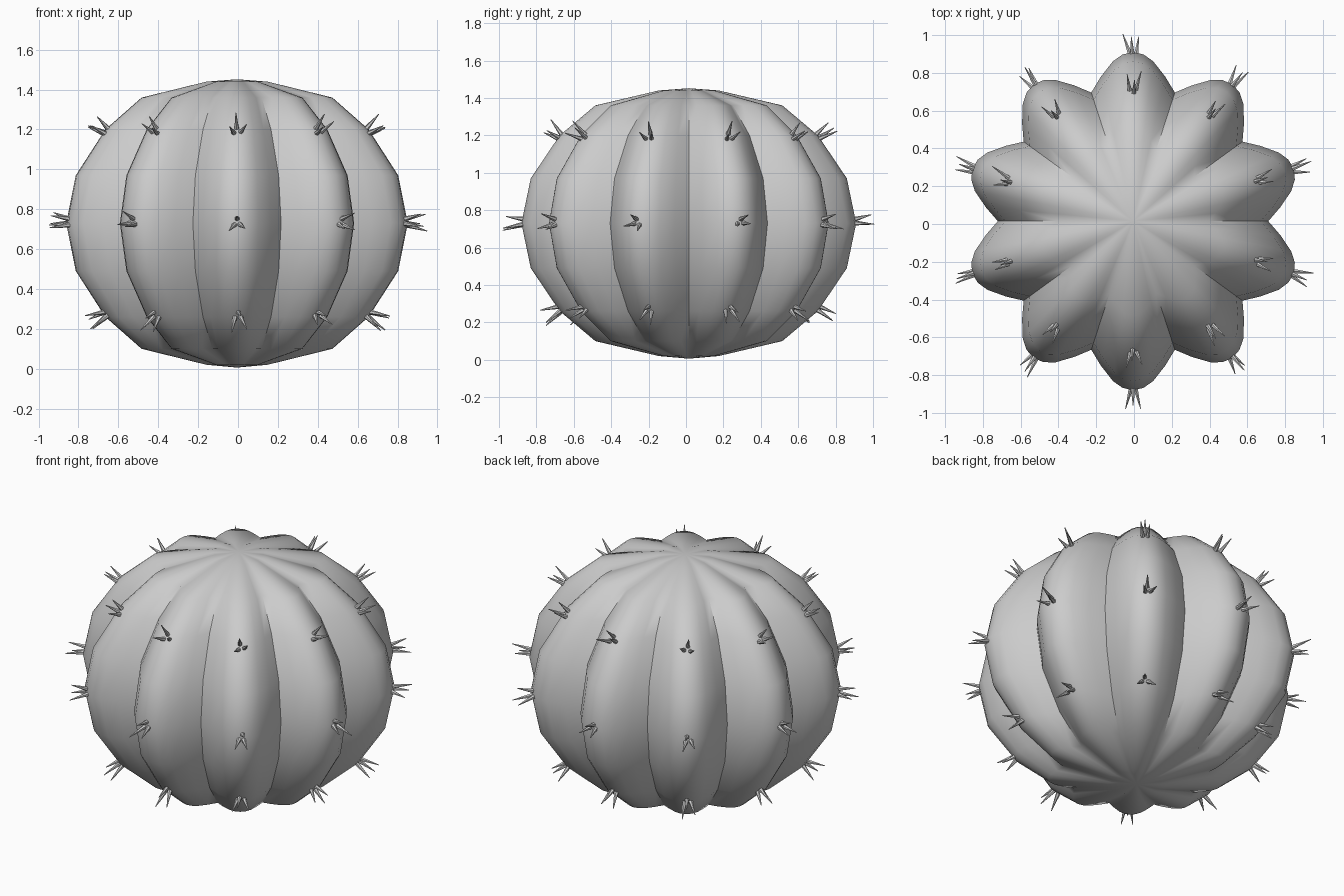
import bpy, bmesh, math, random
from mathutils import Vector, Matrix

if "Cube" in bpy.data.objects:
    bpy.data.objects.remove(bpy.data.objects["Cube"])

random.seed(4)
RIBS = 10
CENTRE = Vector((-0.005, 0.015, 0))
MID = 0.73

# ridge profile (radius, height) from the bottom to the top
UPPER = [(0.845, 0.24), (0.69, 0.47), (0.5, 0.63), (0.16, 0.71)]
PROFILE = ([(r, MID - h) for r, h in reversed(UPPER)] + [(0.895, MID)]
           + [(r, MID + h) for r, h in UPPER])
# cross-section of one rib: degrees off the ridge, share of ridge radius
RIB = [(-18, 0.80), (-12.6, 0.875), (-7.2, 0.953), (-3.6, 0.988), (0, 1.0),
       (3.6, 0.988), (7.2, 0.953), (12.6, 0.875)]


def finish(bm, name, angle):
    bmesh.ops.recalc_face_normals(bm, faces=bm.faces[:])
    mesh = bpy.data.meshes.new(name)
    bm.to_mesh(mesh)
    bm.free()
    ob = bpy.data.objects.new(name, mesh)
    bpy.context.collection.objects.link(ob)
    bpy.ops.object.select_all(action='DESELECT')
    ob.select_set(True)
    bpy.context.view_layer.objects.active = ob
    bpy.ops.object.shade_smooth_by_angle(angle=math.radians(angle))
    return ob


# ribbed body
bm = bmesh.new()
rings = []
for radius, z in PROFILE:
    ring = []
    for k in range(RIBS):
        for off, share in RIB:
            a = math.radians(90 + 36 * k + off)
            r = radius * share
            ring.append(bm.verts.new(CENTRE + Vector((r * math.cos(a), r * math.sin(a), z))))
    rings.append(ring)
n = len(rings[0])
for lo, hi in zip(rings, rings[1:]):
    for i in range(n):
        j = (i + 1) % n
        bm.faces.new((lo[i], lo[j], hi[j], hi[i]))
for ring, z in ((rings[0], 0.006), (rings[-1], 1.452)):
    pole = bm.verts.new(CENTRE + Vector((0, 0, z)))
    for i in range(n):
        bm.faces.new((ring[i], ring[(i + 1) % n], pole))
finish(bm, "cactus_body", 38)

# clusters of three spines at three heights on every ridge
bm = bmesh.new()
LEVELS = [(0.69, 0.27, -32), (0.89, 0.735, 0), (0.69, 1.19, 34)]
for k in range(RIBS):
    a = math.radians(90 + 36 * k)
    out = Vector((math.cos(a), math.sin(a), 0))
    side = Vector((-math.sin(a), math.cos(a), 0))
    for radius, z, pitch in LEVELS:
        p = math.radians(pitch)
        normal = out * math.cos(p) + Vector((0, 0, math.sin(p)))
        up = side.cross(normal) * -1
        base = CENTRE + out * radius + Vector((0, 0, z))
        for s in range(3):
            t = math.radians(90 + 120 * s) + random.uniform(-0.4, 0.4)
            splay = side * math.cos(t) + up * math.sin(t)
            d = (normal + splay * random.uniform(0.12, 0.42)).normalized()
            length = random.uniform(0.09, 0.125)
            mid = base + splay * 0.018 + d * (length / 2 - 0.01)
            bmesh.ops.create_cone(
                bm, cap_ends=True, segments=6, radius1=0.014, radius2=0.002, depth=length,
                matrix=Matrix.Translation(mid) @ d.to_track_quat('Z', 'Y').to_matrix().to_4x4())
finish(bm, "spines", 40)
